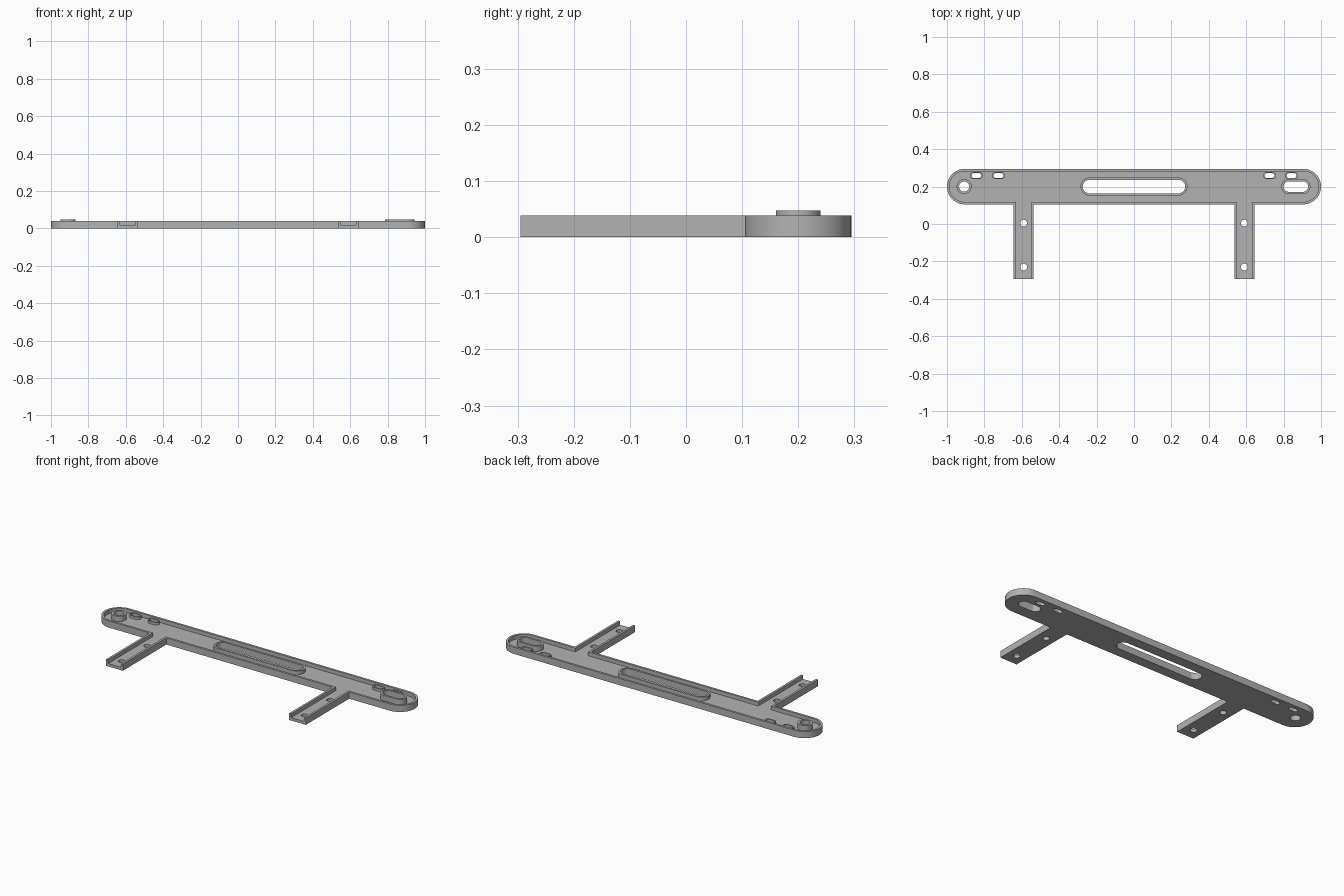
import bpy, bmesh, math

cube = bpy.data.objects.get("Cube")
if cube:
    bpy.data.objects.remove(cube, do_unlink=True)

grey = bpy.data.materials.new("light grey")
grey.use_nodes = True
COLOUR = (0.45, 0.45, 0.45, 1)
grey.diffuse_color = COLOUR
grey.node_tree.nodes["Principled BSDF"].inputs["Base Color"].default_value = COLOUR

# Main dimensions
FLOOR, RIM, BOSS = 0.017, 0.039, 0.048
MID_Y, RADIUS, WALL = 0.2, 0.095, 0.013
END_X = 1 - RADIUS
ARM_X, ARM_HALF, ARM_END = 0.59, 0.054, -0.295
ARM_IN, ARM_OUT = ARM_X - ARM_HALF, ARM_X + ARM_HALF


def arc(cx, cy, r, start, end, n=24):
    angles = [math.radians(start + (end - start) * i / n) for i in range(n + 1)]
    return [(cx + r * math.cos(a), cy + r * math.sin(a)) for a in angles]


def stadium(cx, cy, half, r):
    """Round-ended slot outline; a circle when half equals r."""
    d = half - r
    right = arc(cx + d, cy, r, -90, 90)
    left = arc(cx - d, cy, r, 90, 270)
    return right + left if d > 0 else right[:-1] + left[:-1]


def mirror(points):
    return [(-x, y) for x, y in reversed(points)]


def plate(name, loops, z0, z1):
    """Extrude a filled outline; inner loops become holes."""
    curve = bpy.data.curves.new(name, "CURVE")
    curve.dimensions, curve.fill_mode = "2D", "BOTH"
    curve.extrude = (z1 - z0) / 2
    for loop in loops:
        spline = curve.splines.new("POLY")
        spline.points.add(len(loop) - 1)
        for p, (x, y) in zip(spline.points, loop):
            p.co = (x, y, 0, 1)
        spline.use_cyclic_u = True
    temp = bpy.data.objects.new(name + "_outline", curve)
    bpy.context.collection.objects.link(temp)
    graph = bpy.context.evaluated_depsgraph_get()
    mesh = bpy.data.meshes.new_from_object(temp.evaluated_get(graph))
    bpy.data.objects.remove(temp, do_unlink=True)
    bpy.data.curves.remove(curve)

    bm = bmesh.new()
    bm.from_mesh(mesh)
    bmesh.ops.remove_doubles(bm, verts=bm.verts, dist=0.0001)
    bmesh.ops.translate(bm, verts=bm.verts, vec=(0, 0, (z0 + z1) / 2))
    bmesh.ops.recalc_face_normals(bm, faces=bm.faces)
    bm.to_mesh(mesh)
    bm.free()
    mesh.materials.clear()
    mesh.materials.append(grey)
    obj = bpy.data.objects.new(name, mesh)
    bpy.context.collection.objects.link(obj)
    bpy.ops.object.select_all(action="DESELECT")
    obj.select_set(True)
    bpy.context.view_layer.objects.active = obj
    bpy.ops.object.shade_smooth_by_angle(angle=math.radians(30))
    return obj


def outer_side(inset):
    """Right half of the bar outline, from the arm tip round to the bar's back."""
    x, r = ARM_OUT - inset, RADIUS - inset
    return [(x, ARM_END), (x, MID_Y - r)] + arc(END_X, MID_Y, r, -90, 90)


def inner_side(inset):
    """Right half of the notch between the arms."""
    x = ARM_IN + inset
    return [(x, MID_Y - RADIUS + inset), (x, ARM_END)]


# Collared openings: name, centre x, centre y, half length, radius, collar, top
openings = [
    ("centre_slot", 0, MID_Y, 0.286, 0.048, 0.012, RIM),
    ("round_boss", -0.908, MID_Y, 0.04, 0.04, 0.013, BOSS),
    ("slotted_boss", 0.865, MID_Y, 0.078, 0.04, 0.012, BOSS),
]
for side, s in (("left", 1), ("right", -1)):
    for place, x in (("inner", 0.725), ("outer", 0.843)):
        openings.append((f"{side}_{place}_small_slot", s * x, 0.259,
                         0.034, 0.0195, 0.007, 0.032))

holes = []
for name, x, y, half, r, t, top in openings:
    hole = stadium(x, y, half - t, r - t)
    holes.append(hole)
    plate(name + "_collar", [stadium(x, y, half, r), hole], FLOOR, top)

# Screw holes in the arms
for x in (-ARM_X, ARM_X):
    for y in (0.005, -0.23):
        holes.append(stadium(x, y, 0.018, 0.018))

# Floor of the bar and both arms
half_outline = inner_side(0) + outer_side(0)
plate("floor", [half_outline + mirror(half_outline)] + holes, 0, FLOOR)

# Rim around the bar ends, back and outer arm sides
outer = outer_side(0)
inner = outer_side(WALL)
plate("outer_rim", [outer + mirror(outer) + list(reversed(inner + mirror(inner)))],
      FLOOR, RIM)

# Rim along the front edge and inner arm sides
outer = inner_side(0)
inner = inner_side(WALL)
plate("front_rim", [mirror(outer) + outer + list(reversed(mirror(inner) + inner))],
      FLOOR, RIM)
